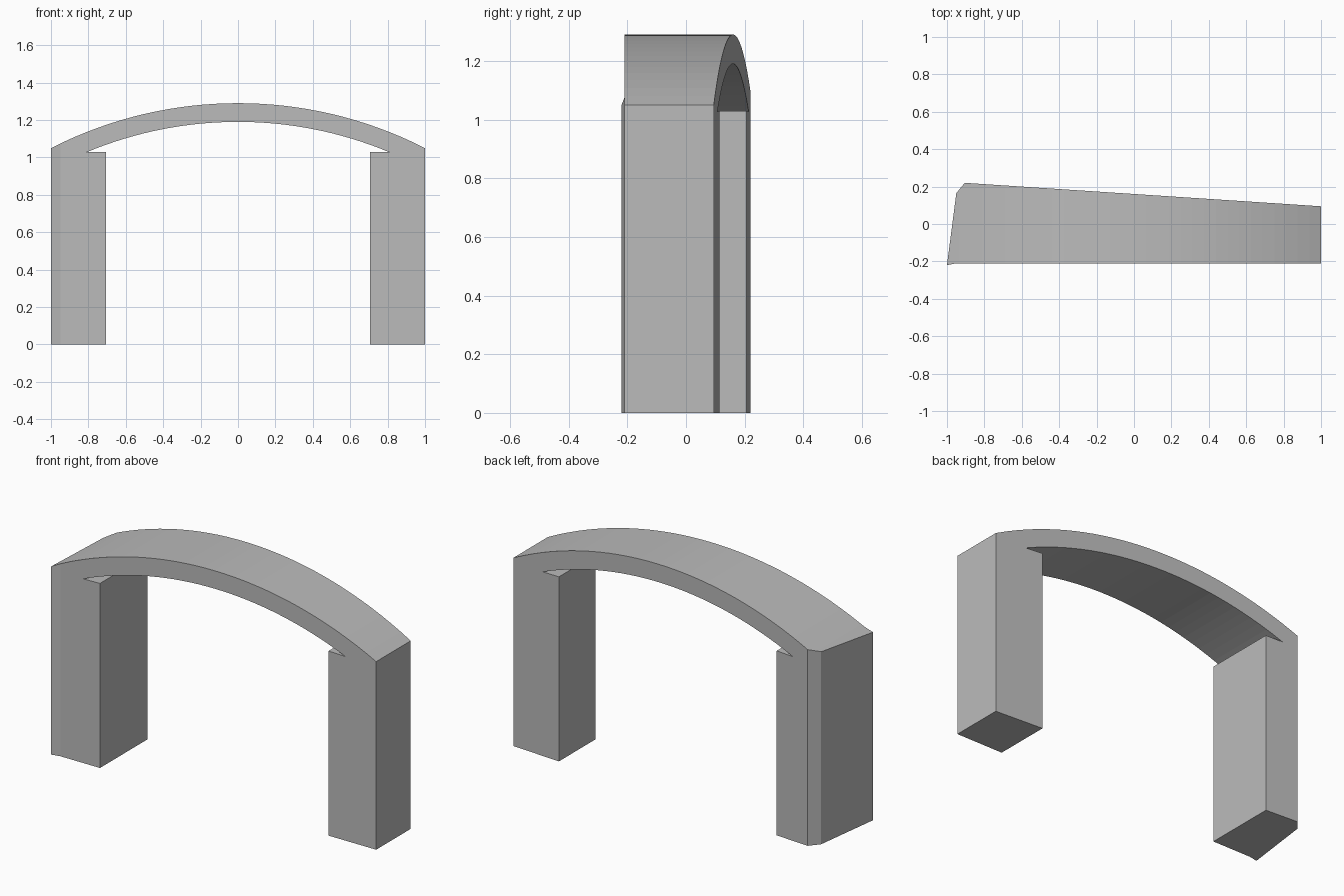
import bpy
import bmesh
import math

default = bpy.data.objects.get("Cube")
if default:
    bpy.data.objects.remove(default, do_unlink=True)

SEGMENTS = 32
OUTER_R, INNER_R, CROWN = 2.2, 2.1, 1.29
CENTRE_Z = CROWN - OUTER_R

stone = bpy.data.materials.new("light_grey")
stone.use_nodes = True
grey = (0.5, 0.5, 0.5, 1)
stone.diffuse_color = grey
stone.node_tree.nodes["Principled BSDF"].inputs["Base Color"].default_value = grey


def arc(radius, half_width):
    """Points of a shallow arc from left to right."""
    xs = [half_width * (2 * i / SEGMENTS - 1) for i in range(SEGMENTS + 1)]
    return [(x, CENTRE_Z + math.sqrt(radius ** 2 - x ** 2)) for x in xs]


def prism(name, points, offset):
    """Solid made by sweeping a flat outline along an offset."""
    bm = bmesh.new()
    face = bm.faces.new([bm.verts.new(p) for p in points])
    swept = bmesh.ops.extrude_face_region(bm, geom=[face])["geom"]
    bmesh.ops.translate(bm, vec=offset,
                        verts=[v for v in swept if isinstance(v, bmesh.types.BMVert)])
    bmesh.ops.recalc_face_normals(bm, faces=bm.faces)
    mesh = bpy.data.meshes.new(name)
    bm.to_mesh(mesh)
    bm.free()
    mesh.materials.append(stone)
    obj = bpy.data.objects.new(name, mesh)
    bpy.context.collection.objects.link(obj)
    return obj


# Front outline: curved roof over two legs, with a notch above each leg
LEG_IN, LEG_TOP, NOTCH = 0.705, 1.03, 0.81
outline = arc(OUTER_R, 1.0)
outline += [(1, 0), (LEG_IN, 0), (LEG_IN, LEG_TOP)]
outline += list(reversed(arc(INNER_R, NOTCH)))
outline += [(-LEG_IN, LEG_TOP), (-LEG_IN, 0), (-1, 0)]
arch = prism("arch", [(x, -0.5, z) for x, z in outline], (0, 1, 0))

# Tapered ground plan trims the depth
plan = [(-1, -0.22), (-0.95, -0.21), (1.01, -0.21), (1.01, 0.094),
        (-0.905, 0.22), (-0.95, 0.165)]
cutter = prism("plan_cutter", [(x, y, -0.5) for x, y in plan], (0, 0, 2.5))
cutter.hide_render = True

trim = arch.modifiers.new("trim_to_plan", 'BOOLEAN')
trim.operation = 'INTERSECT'
trim.solver = 'EXACT'
trim.object = cutter

# Apply the trim and discard the cutter
bpy.context.view_layer.update()
evaluated = arch.evaluated_get(bpy.context.evaluated_depsgraph_get())
arch.data = bpy.data.meshes.new_from_object(evaluated)
arch.modifiers.clear()
bpy.data.objects.remove(cutter, do_unlink=True)
